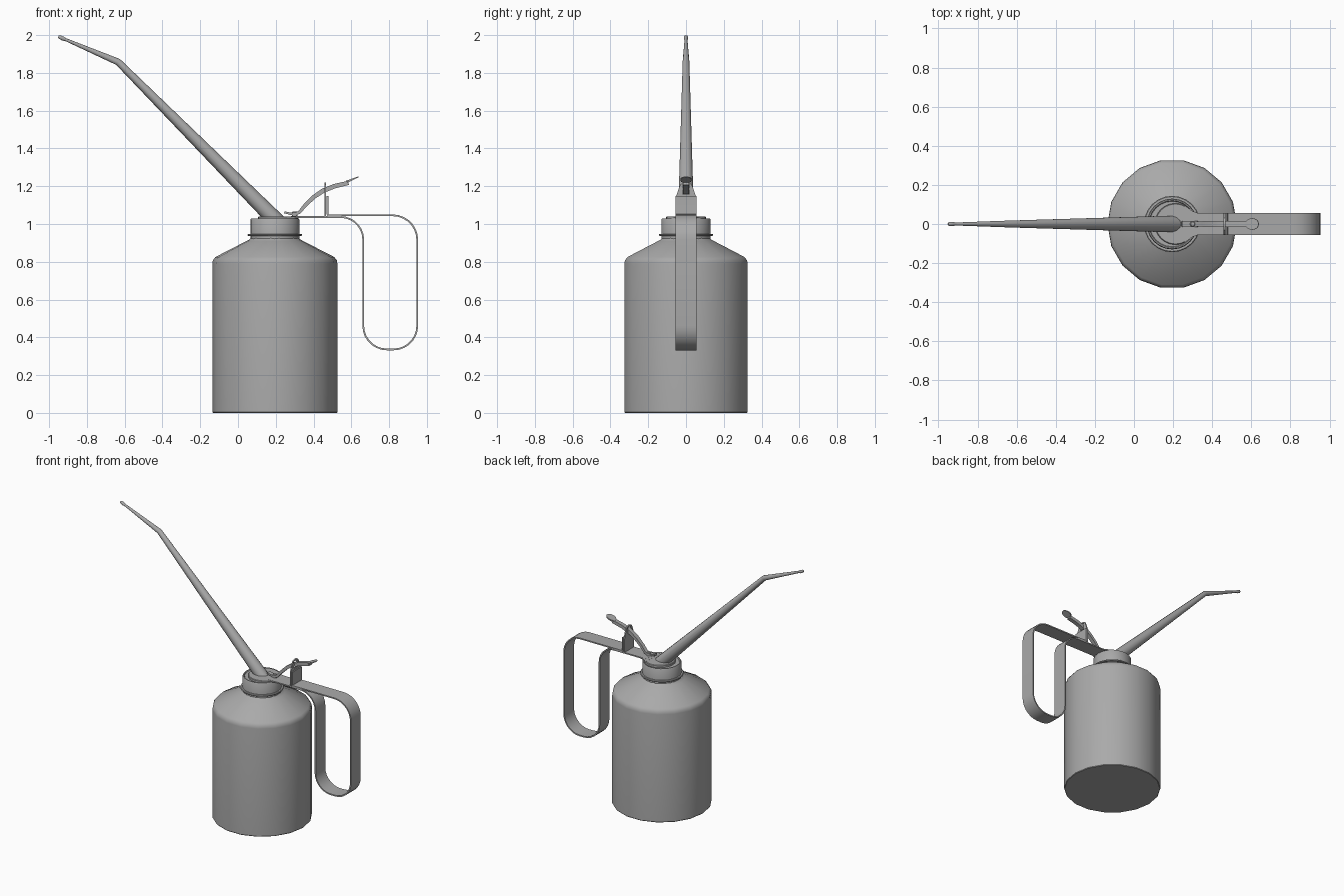
import bpy, math
from mathutils import Vector

if "Cube" in bpy.data.objects:
    bpy.data.objects.remove(bpy.data.objects["Cube"])

CX = 0.195  # can axis
METAL = bpy.data.materials.new("dark_metal")
METAL.diffuse_color = (0.4, 0.4, 0.4, 1)
METAL.use_nodes = True
METAL.node_tree.nodes["Principled BSDF"].inputs["Base Color"].default_value = METAL.diffuse_color


def make(name, verts, faces, angle=35):
    me = bpy.data.meshes.new(name)
    me.from_pydata(verts, [], faces)
    me.materials.append(METAL)
    ob = bpy.data.objects.new(name, me)
    bpy.context.collection.objects.link(ob)
    bpy.ops.object.select_all(action='DESELECT')
    ob.select_set(True)
    bpy.context.view_layer.objects.active = ob
    bpy.ops.object.mode_set(mode='EDIT')
    bpy.ops.mesh.select_all(action='SELECT')
    bpy.ops.mesh.normals_make_consistent(inside=False)
    bpy.ops.object.mode_set(mode='OBJECT')
    bpy.ops.object.shade_smooth_by_angle(angle=math.radians(angle))
    return ob


def skin(name, rings):
    """Bridge equal-length rings and cap both ends."""
    n = len(rings[0])
    faces = [(i * n + j, i * n + (j + 1) % n, (i + 1) * n + (j + 1) % n, (i + 1) * n + j)
             for i in range(len(rings) - 1) for j in range(n)]
    last = (len(rings) - 1) * n
    faces += [tuple(range(n)), tuple(range(last, last + n))]
    return make(name, [v for r in rings for v in r], faces)


def lathe(name, profile, n, cx=CX):
    return skin(name, [[(cx + r * math.cos(math.tau * j / n), r * math.sin(math.tau * j / n), z)
                        for j in range(n)] for r, z in profile])


def normals(path):
    """In-plane normals of an x,z path, mitred at bends."""
    pts = [Vector(p) for p in path]
    out = []
    for i, p in enumerate(pts):
        a = (p - pts[max(i - 1, 0)]).normalized()
        b = (pts[min(i + 1, len(pts) - 1)] - p).normalized()
        t = (a + b).normalized()
        c = t.dot(b) if b.length else t.dot(a)
        out.append(Vector((-t.y, t.x)) / max(c, 0.5))
    return pts, out


def ribbon(name, path, half_w, thick):
    pts, ns = normals(path)
    rings = []
    for i, (p, n) in enumerate(zip(pts, ns)):
        w = half_w[i] if isinstance(half_w, list) else half_w
        t = thick[i] if isinstance(thick, list) else thick
        a, b = p + n * t / 2, p - n * t / 2
        rings.append([(a.x, -w, a.y), (a.x, w, a.y), (b.x, w, b.y), (b.x, -w, b.y)])
    return skin(name, rings)


def tube(name, path, radii, n=14):
    pts, ns = normals(path)
    return skin(name, [[(p.x + k.x * r * math.cos(a), r * math.sin(a), p.y + k.y * r * math.cos(a))
                        for a in (math.tau * j / n for j in range(n))]
                       for p, k, r in zip(pts, ns, radii)])


def fillet(corners, steps=7):
    """Round the right-angle corners (x, z, radius) of a path."""
    out = []
    for i, (x, z, r) in enumerate(corners):
        p = Vector((x, z))
        if r == 0:
            out.append(p)
            continue
        u = (Vector(corners[i - 1][:2]) - p).normalized() * r
        v = (Vector(corners[i + 1][:2]) - p).normalized() * r
        for k in range(steps + 1):
            a = math.pi / 2 * k / steps
            out.append(p + u * (1 - math.sin(a)) + v * (1 - math.cos(a)))
    return out


def plate(name, outline, x0, x1):
    return skin(name, [[(x, y, z) for y, z in outline] for x in (x0, x1)])


# Can body with rounded shoulder
lathe("can_body", [(0.328, 0), (0.331, 0.004), (0.331, 0.79), (0.328, 0.808), (0.315, 0.825),
                   (0.15, 0.91), (0.135, 0.918), (0.125, 0.93)], 18)

# Neck, flange and screw cap with recessed top
lathe("neck", [(0.128, 0.90), (0.128, 0.95)], 24)
lathe("neck_flange", [(0.14, 0.937), (0.144, 0.940), (0.144, 0.945), (0.14, 0.948)], 24)
lathe("screw_cap", [(0.125, 0.915), (0.13, 0.92), (0.13, 1.024), (0.126, 1.03),
                    (0.12, 1.03), (0.116, 1.024)], 24)
lathe("top_disc", [(0.106, 1.015), (0.106, 1.037), (0.102, 1.04)], 24, 0.212)

# Long bent spout with a small beaded tip
tube("spout", [(0.215, 1.005), (0.18, 1.04), (-0.635, 1.858), (-0.905, 1.973), (-0.915, 1.977),
               (-0.925, 1.981), (-0.945, 1.99), (-0.951, 1.992)],
     [0.043, 0.043, 0.018, 0.008, 0.008, 0.011, 0.01, 0.006])

# Strap handle: one continuous bent strip, flared where it meets the disc
ribbon("strap_handle", fillet([(0.28, 1.037, 0), (0.663, 1.037, 0.12), (0.663, 0.336, 0.125),
                               (0.949, 0.336, 0.125), (0.949, 1.046, 0.13),
                               (0.474, 1.046, 0.008), (0.474, 1.147, 0)]), 0.055, 0.009)
ribbon("strap_root", [(0.26, 1.0365), (0.28, 1.0365), (0.30, 1.0365), (0.33, 1.0365)],
       [0.095, 0.08, 0.066, 0.055], 0.008)

# Lever bracket: an upright loop open in the middle for the lever
half = [(0.055, 1.035), (0.055, 1.14), (0.036, 1.195), (0.03, 1.21), (0.018, 1.215), (0.018, 1.16)]
plate("lever_bracket", half + [(-y, z) for y, z in reversed(half)], 0.458, 0.467)
plate("bracket_arch", [(0.03, 1.208), (0.018, 1.217), (0, 1.221), (-0.018, 1.217), (-0.03, 1.208)],
      0.458, 0.467)
ribbon("lever_pivot_pin", [(0.458, 1.185), (0.467, 1.185)], 0.025, 0.01)

# Curved thumb lever with a thin oval pad
ribbon("thumb_lever",
       [(0.245, 1.062), (0.27, 1.056), (0.30, 1.05), (0.325, 1.062), (0.355, 1.098), (0.40, 1.142),
        (0.45, 1.176), (0.51, 1.2), (0.585, 1.218)],
       [0.014, 0.015, 0.015, 0.014, 0.014, 0.015, 0.015, 0.015, 0.015],
       [0.01, 0.012, 0.014, 0.016, 0.02, 0.022, 0.024, 0.024, 0.022])
ts = [-0.98, -0.8, -0.5, 0, 0.5, 0.8, 0.98]
ribbon("thumb_pad", [(0.605 + 0.033 * t, 1.236 + 0.014 * t) for t in ts],
       [0.03 * math.sqrt(1 - t * t) for t in ts], [0.012, 0.012, 0.011, 0.009, 0.007, 0.005, 0.004])

# Pump plunger nub under the lever's inner end
lathe("plunger_nub", [(0.014, 1.03), (0.014, 1.062), (0.01, 1.066)], 12, 0.30)
